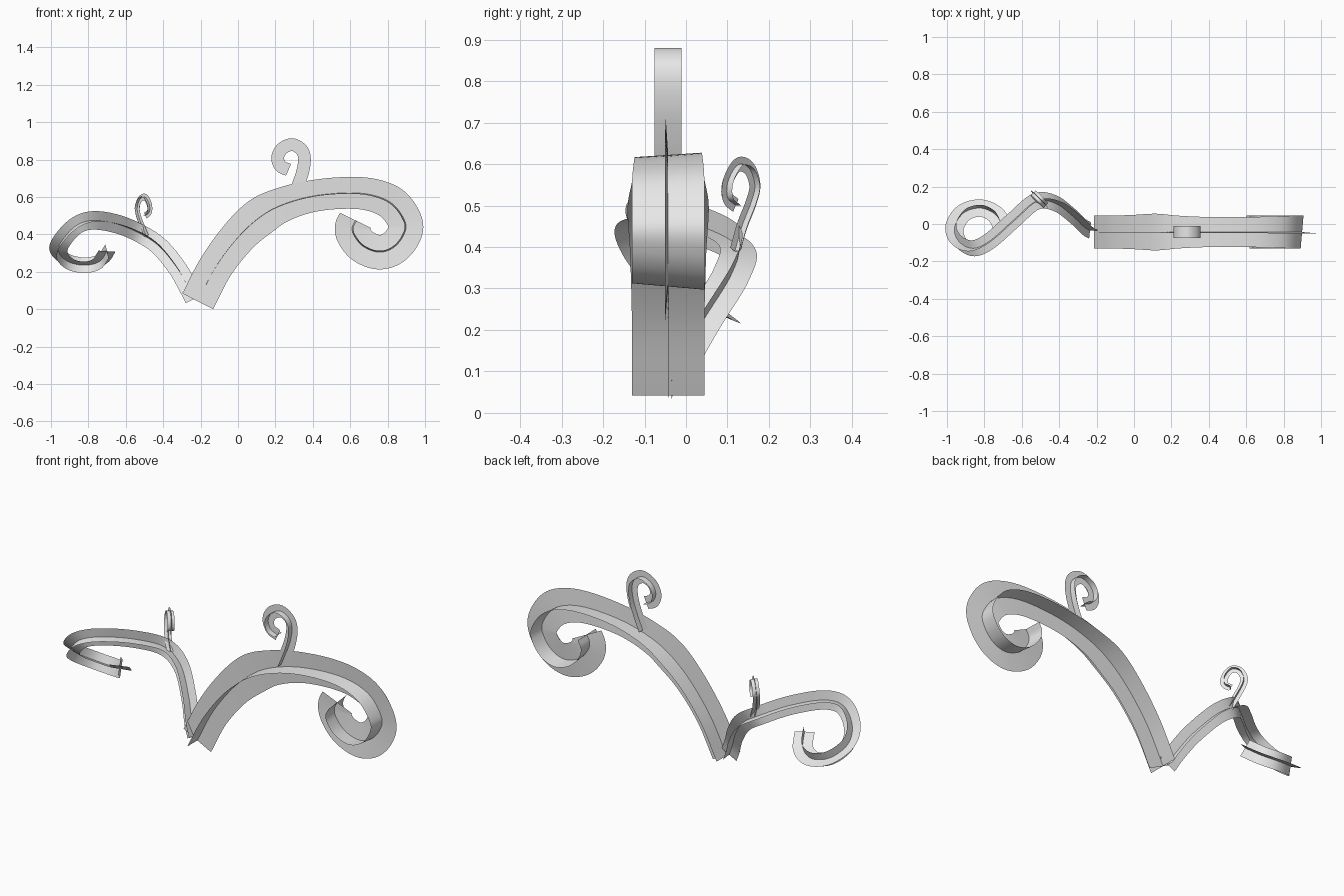
import bpy, math
from mathutils import Vector

cube = bpy.data.objects.get("Cube")
if cube:
    bpy.data.objects.remove(cube, do_unlink=True)

grey = bpy.data.materials.new("light_grey")
grey.use_nodes = True
grey.diffuse_color = (0.8, 0.8, 0.8, 1)
grey.node_tree.nodes["Principled BSDF"].inputs["Base Color"].default_value = (0.8, 0.8, 0.8, 1)


def spline(points, steps=8):
    """Smooth interpolation through the control points."""
    p = [Vector(q) for q in points]
    p = [2 * p[0] - p[1]] + p + [2 * p[-1] - p[-2]]
    out = []
    for a, b, c, d in zip(p, p[1:], p[2:], p[3:]):
        for i in range(steps):
            t = i / steps
            out.append(b + (c - a) * t / 2 + (a - b * 2.5 + c * 2 - d / 2) * t * t
                       + ((b - c) * 1.5 + (d - a) / 2) * t ** 3)
    return out + [p[-2]]


def tendril(name, points, across, half_in, half_out, tilt=0):
    """Two crossed ribbons swept along a path; the fourth value scales the width."""
    samples = spline([tuple(q) + (1,) * (4 - len(q)) for q in points])
    path = [s.to_3d() for s in samples]
    n = len(path)
    side = Vector(across)
    previous = None
    strips = ([], [])
    for i, centre in enumerate(path):
        tangent = (path[min(i + 1, n - 1)] - path[max(i - 1, 0)]).normalized()
        if previous:
            side = previous.rotation_difference(tangent) @ side
        side = (side - tangent * side.dot(tangent)).normalized()
        previous = tangent
        normal = tangent.cross(side)
        angle = tilt * min(1, 2 * i / n)
        c, s = math.cos(angle), math.sin(angle)
        width = samples[i][3]
        arms = ((normal * c - side * s) * half_in, (side * c + normal * s) * half_out)
        for strip, arm in zip(strips, arms):
            strip += [centre + arm * width, centre - arm * width]
    faces = [(k, k + 1, k + 3, k + 2)
             for start in (0, 2 * n) for k in range(start, start + 2 * n - 2, 2)]
    mesh = bpy.data.meshes.new(name)
    mesh.from_pydata(strips[0] + strips[1], [], faces)
    mesh.materials.append(grey)
    mesh.shade_smooth()
    obj = bpy.data.objects.new(name, mesh)
    bpy.context.collection.objects.link(obj)
    return obj


def flat(points, y):
    """Lift (x, z, width) points into the upright plane at depth y."""
    return [(q[0], y, q[1], q[2] if len(q) > 2 else 1) for q in points]


# Large scroll, rising to the left side and curling under
tendril("large_tendril", flat([
    (-.215, .042), (-.12, .225), (0, .385, 1.05), (.12, .495, 1.12), (.24, .56, 1),
    (.40, .605, .92), (.58, .622, .92), (.72, .61, .95), (.83, .56), (.896, .46),
    (.88, .385), (.825, .325), (.75, .305), (.67, .335), (.622, .39), (.61, .435),
    (.628, .475)], -.043), (0, 1, 0), .0925, .0875, math.radians(5))

# Shoot on top of the large scroll
tendril("large_shoot", flat([
    (.29, .59), (.32, .66), (.347, .74), (.355, .81), (.337, .855), (.288, .88),
    (.235, .857), (.212, .81), (.228, .765), (.27, .745)], -.043), (0, 1, 0), .034, .0325)

# Small scroll, winding out to the right side
tendril("small_tendril", [
    (-.235, -.035, .055), (-.268, -.015, .12), (-.325, .04, .22), (-.42, .11, .335),
    (-.525, .12, .405), (-.645, .02, .455), (-.77, -.09, .475), (-.86, -.13, .45),
    (-.935, -.095, .375), (-.96, -.02, .31), (-.91, .06, .255), (-.82, .085, .235),
    (-.74, .05, .255), (-.70, -.02, .31)], (0, 1, 0), .05, .045)

# Shoot on top of the small scroll
tendril("small_shoot", [
    (-.49, .118, .39), (-.515, .135, .45), (-.535, .158, .51), (-.538, .166, .55),
    (-.522, .152, .59), (-.495, .125, .598), (-.474, .102, .56), (-.474, .1, .52),
    (-.495, .12, .5)], (.7, .7, 0), .018, .018)
